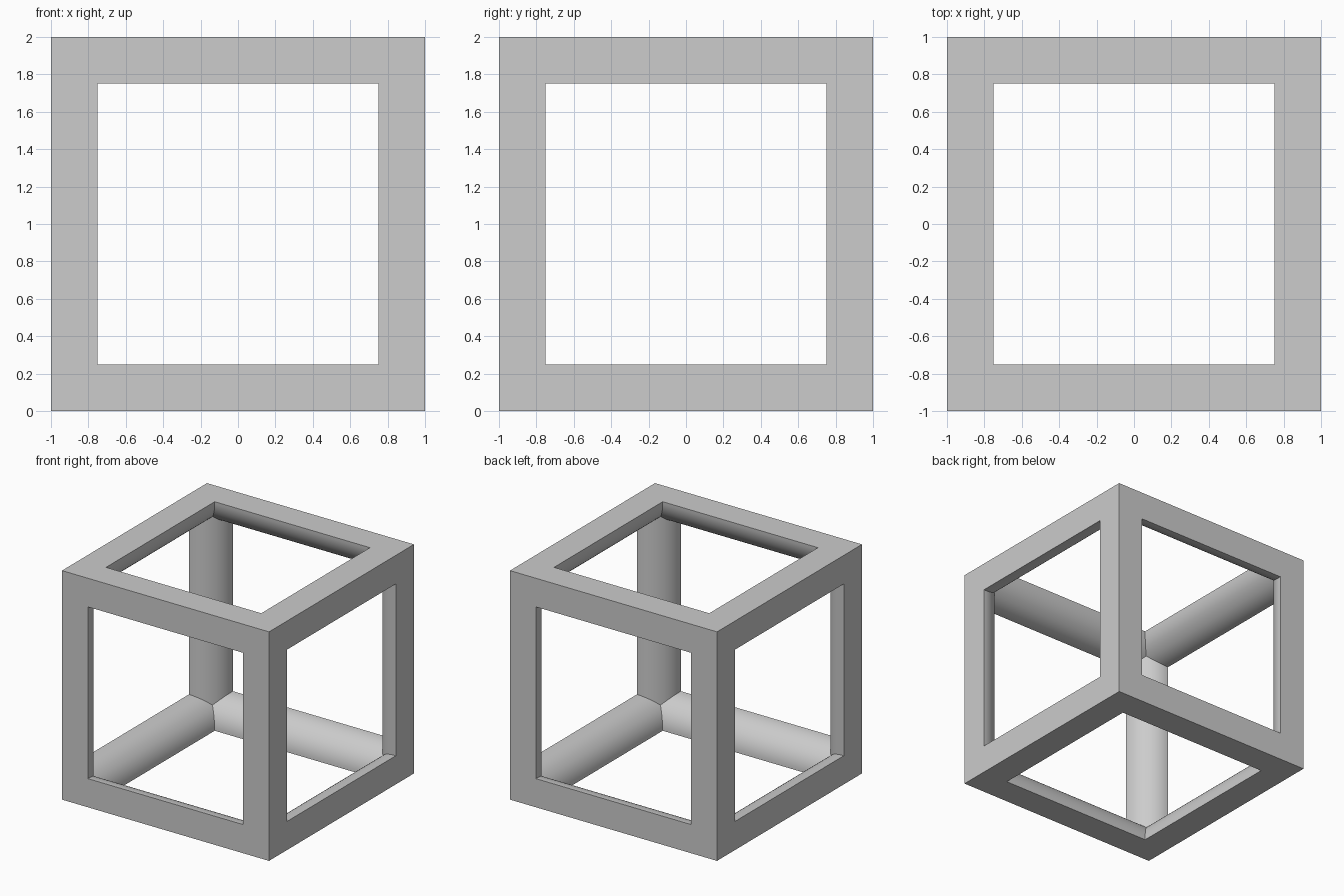
import bpy
import bmesh
import math
from mathutils import Vector

SIDE = 2.0      # length of the cube
RADIUS = 0.25   # radius of the rounded inner side of each bar
STEPS = 16      # facets across a quarter round

cube = bpy.data.objects.get("Cube")
if cube:
    bpy.data.objects.remove(cube, do_unlink=True)

grey = bpy.data.materials.new("light grey")
grey.use_nodes = True
colour = (0.604, 0.604, 0.604, 1)
grey.diffuse_color = colour
grey.node_tree.nodes["Principled BSDF"].inputs["Base Color"].default_value = colour


def add_bar(bm, axis, sign_a, sign_b):
    """Quarter-round bar along one cube edge, mitred into its neighbours."""
    axis_a, axis_b = (axis + 1) % 3, (axis + 2) % 3

    def vert(a, b, end):
        p = Vector((0, 0, 0))
        p[axis] = end * (SIDE / 2 - max(a, b))
        p[axis_a] = sign_a * (SIDE / 2 - a)
        p[axis_b] = sign_b * (SIDE / 2 - b)
        p.z += SIDE / 2
        return bm.verts.new(p)

    # Profile: square outer corner, then the quarter round
    profile = [(0, 0)]
    for i in range(STEPS + 1):
        angle = math.pi / 2 * i / STEPS
        profile.append((RADIUS * math.cos(angle), RADIUS * math.sin(angle)))
    rings = [[vert(a, b, end) for a, b in profile] for end in (-1, 1)]
    for i in range(len(profile)):
        j = (i + 1) % len(profile)
        bm.faces.new((rings[0][i], rings[0][j], rings[1][j], rings[1][i]))


# Twelve bars welded into one closed frame
bm = bmesh.new()
for axis in range(3):
    for sign_a in (-1, 1):
        for sign_b in (-1, 1):
            add_bar(bm, axis, sign_a, sign_b)
bmesh.ops.remove_doubles(bm, verts=bm.verts, dist=0.0001)
bmesh.ops.recalc_face_normals(bm, faces=bm.faces)

mesh = bpy.data.meshes.new("cube_frame")
bm.to_mesh(mesh)
bm.free()
mesh.materials.append(grey)
frame = bpy.data.objects.new("cube_frame", mesh)
bpy.context.collection.objects.link(frame)

# Smooth rounds, crisp edges and mitres
bpy.ops.object.select_all(action="DESELECT")
frame.select_set(True)
bpy.context.view_layer.objects.active = frame
bpy.ops.object.shade_smooth_by_angle(angle=math.radians(30))
